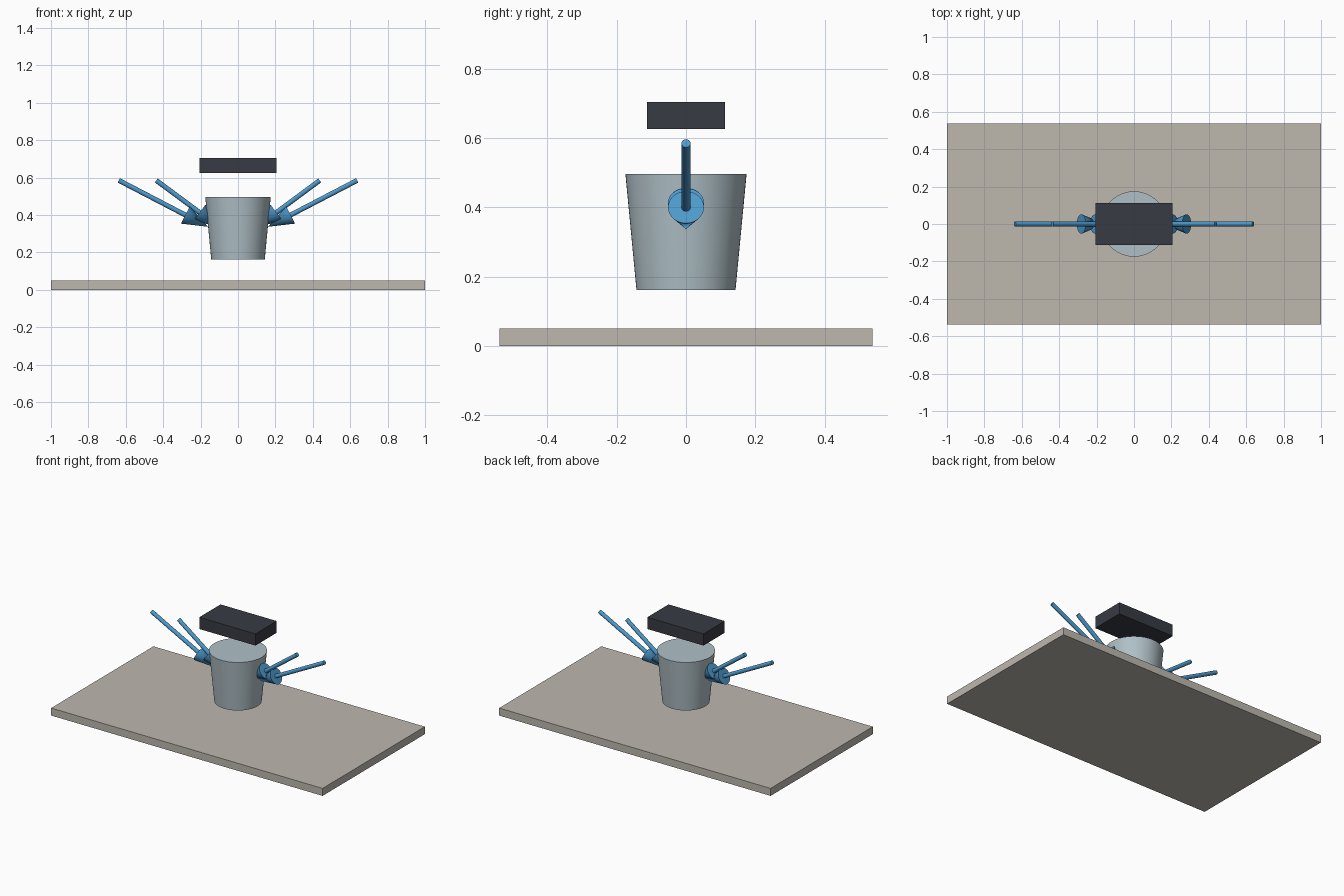
import bpy
import math
from mathutils import Vector

cube = bpy.data.objects.get("Cube")
if cube:
    bpy.data.objects.remove(cube, do_unlink=True)


def material(name, rgb):
    mat = bpy.data.materials.new(name)
    mat.use_nodes = True
    colour = (*rgb, 1.0)
    mat.diffuse_color = colour
    mat.node_tree.nodes["Principled BSDF"].inputs["Base Color"].default_value = colour
    return mat


STONE = material("warm_grey", (0.51, 0.48, 0.43))
STEEL = material("pale_blue_grey", (0.43, 0.53, 0.57))
DARK = material("charcoal", (0.038, 0.043, 0.055))
BLUE = material("sky_blue", (0.075, 0.32, 0.60))


def finish(name, mat):
    obj = bpy.context.object
    obj.name = name
    obj.data.materials.append(mat)
    return obj


def box(name, size, z, mat):
    bpy.ops.mesh.primitive_cube_add(size=1, location=(0, 0, z))
    obj = finish(name, mat)
    obj.scale = size
    bpy.ops.object.transform_apply(location=False, rotation=False, scale=True)


def frustum(name, start, end, r_start, r_end, sides, mat):
    """Round tapered solid running from start to end."""
    start, end = Vector(start), Vector(end)
    axis = end - start
    bpy.ops.mesh.primitive_cone_add(
        vertices=sides, radius1=r_start, radius2=r_end, depth=axis.length,
        location=(start + end) / 2,
        rotation=axis.to_track_quat('Z', 'Y').to_euler())
    finish(name, mat)
    bpy.ops.object.shade_smooth_by_angle(angle=math.radians(35))


def arrow(name, tail, tip):
    """Thin shaft with a cone head pointing at the cup."""
    tail, tip = Vector(tail), Vector(tip)
    neck = tip + (tail - tip).normalized() * 0.137
    frustum(name + "_shaft", tail, neck, 0.013, 0.013, 24, BLUE)
    frustum(name + "_head", neck, tip, 0.052, 0, 32, BLUE)


# Base slab, tapered cup and floating block
box("base_slab", (2.0, 1.076, 0.05), 0.025, STONE)
frustum("cup", (0, 0, 0.162), (0, 0, 0.497), 0.143, 0.175, 64, STEEL)
box("top_block", (0.414, 0.224, 0.078), 0.665, DARK)

# Two arrows on each side
for side, s in (("left", 1), ("right", -1)):
    arrow(side + "_outer_arrow", (s * 0.637, 0, 0.585), (s * 0.16, 0, 0.337))
    arrow(side + "_inner_arrow", (s * 0.437, 0, 0.585), (s * 0.095, 0, 0.332))
